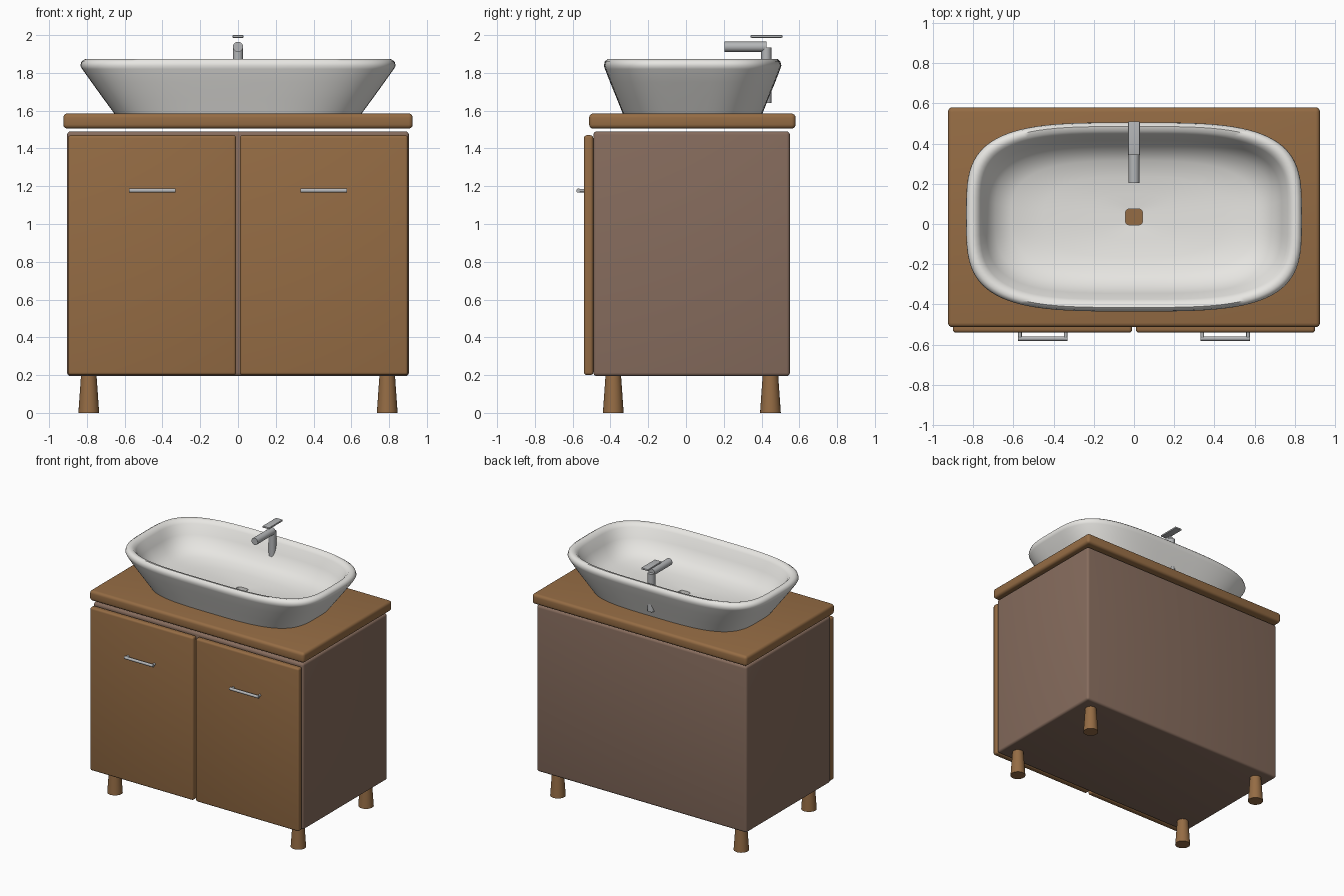
import bpy, bmesh, math
from mathutils import Matrix, Vector

cube = bpy.data.objects.get("Cube")
if cube:
    bpy.data.objects.remove(cube, do_unlink=True)


def material(name, rgb, rough=0.5):
    m = bpy.data.materials.new(name)
    m.use_nodes = True
    m.diffuse_color = (*rgb, 1)
    bsdf = next(n for n in m.node_tree.nodes if n.type == "BSDF_PRINCIPLED")
    bsdf.inputs["Base Color"].default_value = (*rgb, 1)
    bsdf.inputs["Roughness"].default_value = rough
    return m


wood = material("warm wood", (0.30, 0.15, 0.058))
carcass = material("dull brown", (0.24, 0.15, 0.11))
ceramic = material("white ceramic", (0.80, 0.79, 0.76), 0.3)
metal = material("grey metal", (0.46, 0.47, 0.48), 0.3)


def finish(name, bm, mat, angle=40):
    bmesh.ops.recalc_face_normals(bm, faces=bm.faces)
    mesh = bpy.data.meshes.new(name)
    bm.to_mesh(mesh)
    bm.free()
    mesh.materials.append(mat)
    ob = bpy.data.objects.new(name, mesh)
    bpy.context.collection.objects.link(ob)
    bpy.ops.object.select_all(action="DESELECT")
    ob.select_set(True)
    bpy.context.view_layer.objects.active = ob
    bpy.ops.object.shade_smooth_by_angle(angle=math.radians(angle))
    return ob


def box(name, low, high, mat, bevel):
    """Rounded box between two opposite corners."""
    low, high = Vector(low), Vector(high)
    bm = bmesh.new()
    bmesh.ops.create_cube(bm, size=1)
    bmesh.ops.scale(bm, vec=high - low, verts=bm.verts)
    bmesh.ops.translate(bm, vec=(low + high) / 2, verts=bm.verts)
    bmesh.ops.bevel(bm, geom=bm.edges[:], offset=bevel, segments=4,
                    profile=0.5, affect="EDGES")
    return finish(name, bm, mat)


def add_rod(bm, start, end, r1, r2, sides=24):
    start, end = Vector(start), Vector(end)
    axis = end - start
    turn = axis.to_track_quat("Z", "Y").to_matrix().to_4x4()
    bmesh.ops.create_cone(bm, cap_ends=True, segments=sides, radius1=r1, radius2=r2,
                          depth=axis.length,
                          matrix=Matrix.Translation((start + end) / 2) @ turn)


def rod(name, start, end, r1, r2, mat):
    bm = bmesh.new()
    add_rod(bm, start, end, r1, r2)
    return finish(name, bm, mat)


# Cabinet body and counter
box("cabinet", (-0.905, -0.49, 0.195), (0.905, 0.55, 1.49), carcass, 0.018)
box("countertop", (-0.925, -0.513, 1.505), (0.925, 0.58, 1.585), wood, 0.022)

# Doors, handles and legs on both sides
for side, sx in (("left", 1), ("right", -1)):
    x1, x2 = sorted((sx * 0.01, sx * 0.9))
    box(side + "_door", (x1, -0.54, 0.2), (x2, -0.491, 1.47), wood, 0.015)

    bm = bmesh.new()
    bar_y, bar_z = -0.57, 1.177
    add_rod(bm, (sx * 0.33, bar_y, bar_z), (sx * 0.577, bar_y, bar_z), 0.011, 0.011, 16)
    for x in (0.34, 0.567):
        add_rod(bm, (sx * x, bar_y, bar_z), (sx * x, -0.535, bar_z), 0.009, 0.009, 16)
    finish(side + "_handle", bm, metal)

    for end, y in (("front", -0.385), ("back", 0.447)):
        rod(f"{side}_{end}_leg", (sx * 0.79, y, 0), (sx * 0.79, y, 0.2),
            0.055, 0.041, wood)

# Basin: rounded-rectangle rings from the foot, over the rim, down to the drain
# Each ring is half width, half depth, height, squareness
rings = [
    (0.655, 0.37, 1.585, 3.4),
    (0.71, 0.40, 1.66, 3.5),
    (0.775, 0.437, 1.75, 3.6),
    (0.825, 0.464, 1.82, 3.6),
    (0.835, 0.47, 1.838, 3.6),
    (0.829, 0.465, 1.86, 3.6),
    (0.81, 0.45, 1.873, 3.6),
    (0.785, 0.428, 1.868, 3.6),
    (0.765, 0.41, 1.845, 3.6),
    (0.735, 0.38, 1.775, 3.5),
    (0.69, 0.34, 1.70, 3.3),
    (0.61, 0.28, 1.663, 3.0),
    (0.45, 0.20, 1.643, 2.8),
    (0.22, 0.11, 1.633, 2.8),
    (0.043, 0.04, 1.627, 4.5),
    (0.043, 0.04, 1.586, 4.5),
]
COUNT = 96


def ring_point(i, hx, hy, z, n):
    a = 2 * math.pi * i / COUNT
    c, s = math.cos(a), math.sin(a)
    return (math.copysign(hx * abs(c) ** (2 / n), c),
            math.copysign(hy * abs(s) ** (2 / n), s) + 0.035, z)


bm = bmesh.new()
loops = [[bm.verts.new(ring_point(i, *ring)) for i in range(COUNT)] for ring in rings]
for a, b in zip(loops, loops[1:] + loops[:1]):
    for i in range(COUNT):
        j = (i + 1) % COUNT
        bm.faces.new((a[i], a[j], b[j], b[i]))
finish("basin", bm, ceramic, 50)

# Tap: column, spout and flat lever
rod("tap_column", (0, 0.425, 1.64), (0, 0.425, 1.935), 0.027, 0.027, metal)
rod("tap_spout", (0, 0.425, 1.938), (0, 0.205, 1.938), 0.027, 0.027, metal)
box("tap_lever", (-0.029, 0.342, 1.986), (0.029, 0.51, 2.0), metal, 0.004)
